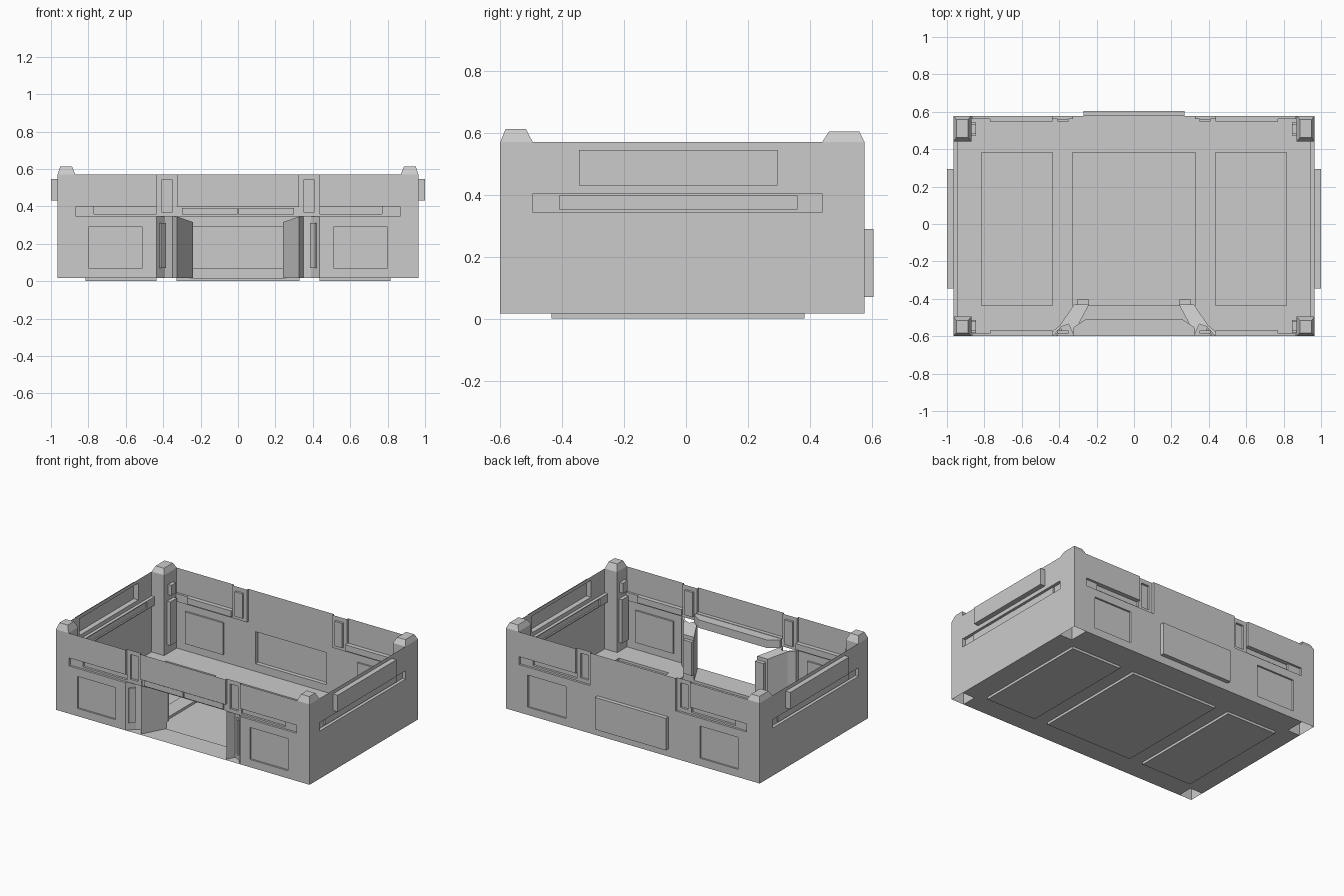
import bpy, bmesh

if "Cube" in bpy.data.objects:
    bpy.data.objects.remove(bpy.data.objects["Cube"])

Z0, Z1 = 0.017, 0.57          # floor level, wall top
XW, YF, YB = 0.965, -0.60, 0.577


def finish(name, bm):
    bmesh.ops.remove_doubles(bm, verts=bm.verts[:], dist=1e-5)
    bmesh.ops.recalc_face_normals(bm, faces=bm.faces[:])
    me = bpy.data.meshes.new(name)
    bm.to_mesh(me)
    bm.free()
    ob = bpy.data.objects.new(name, me)
    bpy.context.collection.objects.link(ob)
    return ob


def sheet(name, bounds, regions, place):
    """Thin pressed sheet: each region (u0,u1,v0,v1,depth) is stepped in or out; None is a hole."""
    u0, u1, v0, v1 = bounds
    us = sorted({u0, u1, *[u for r in regions for u in r[:2]]})
    vs = sorted({v0, v1, *[v for r in regions for v in r[2:4]]})

    def depth(i, j):
        if not (0 <= i < len(us) - 1 and 0 <= j < len(vs) - 1):
            return None
        u, v, d = (us[i] + us[i + 1]) / 2, (vs[j] + vs[j + 1]) / 2, 0.0
        for r in regions:
            if r[0] < u < r[1] and r[2] < v < r[3]:
                d = r[4]
        return d

    bm = bmesh.new()

    def quad(*pts):
        bm.faces.new([bm.verts.new(place(*p)) for p in pts])

    for i in range(len(us) - 1):
        for j in range(len(vs) - 1):
            d = depth(i, j)
            if d is None:
                continue
            a, b, c, e = us[i], us[i + 1], vs[j], vs[j + 1]
            quad((a, c, d), (b, c, d), (b, e, d), (a, e, d))
            r, t = depth(i + 1, j), depth(i, j + 1)
            if r is not None and r != d:
                quad((b, c, d), (b, e, d), (b, e, r), (b, c, r))
            if t is not None and t != d:
                quad((a, e, d), (b, e, d), (b, e, t), (a, e, t))
    return finish(name, bm)


def prism(name, poly, bottom, tops):
    """Vertical prism over a plan outline, with a top height for each corner."""
    bm = bmesh.new()
    lo = [bm.verts.new((x, y, bottom)) for x, y in poly]
    hi = [bm.verts.new((x, y, t)) for (x, y), t in zip(poly, tops)]
    n = len(poly)
    bm.faces.new(lo[::-1])
    bm.faces.new(hi)
    for i in range(n):
        k = (i + 1) % n
        bm.faces.new((lo[i], lo[k], hi[k], hi[i]))
    return finish(name, bm)


def box(name, x0, x1, y0, y1, z0, z1):
    return prism(name, [(x0, y0), (x1, y0), (x1, y1), (x0, y1)], z0, [z1] * 4)


def mirrored(rects):
    return rects + [(-b, -a, c, d, e) for a, b, c, d, e in rects]


# Recesses shared by the front and back walls
long_recesses = mirrored([
    (0.51, 0.80, 0.07, 0.29, 0.012),
    (0.43, 0.865, 0.345, 0.40, 0.015),
    (0.43, 0.77, 0.358, 0.40, 0.03),
    (0.325, 0.435, 0.345, Z1, 0.015),
    (0.35, 0.41, 0.37, 0.54, 0.03),
])

# Front wall with doorway
sheet("front_wall", (-XW, XW, Z0, Z1),
      long_recesses + [(-0.435, 0.435, Z0, 0.345, None), (-0.325, 0.325, 0.345, 0.40, None)],
      lambda u, v, d: (u, YF + d, v))

# Back wall with raised centre panel
sheet("back_wall", (-XW, XW, Z0, Z1),
      long_recesses + [(-0.27, 0.27, 0.07, 0.29, -0.028)],
      lambda u, v, d: (u, YB - d, v))

# Side walls with slot and raised panel
for s, side in ((1, "right"), (-1, "left")):
    sheet(side + "_wall", (YF, YB, Z0, Z1),
          [(-0.495, 0.44, 0.345, 0.403, 0.022), (-0.41, 0.36, 0.353, 0.398, 0.012),
           (-0.345, 0.295, 0.43, 0.545, -0.035)],
          lambda u, v, d, s=s: (s * (XW - d), u, v))

# Floor with lowered plates and open post corners
corners = mirrored([(0.87, XW, YF, -0.495, None), (0.87, XW, 0.44, YB, None)])
sheet("floor", (-XW, XW, YF, YB),
      mirrored([(0.435, 0.815, -0.435, 0.383, Z0)]) + [(-0.33, 0.33, -0.435, 0.383, Z0)] + corners,
      lambda u, v, d: (u, v, Z0 - d))

# Corner posts with tapered caps and inner blocks
for s, side in ((1, "right"), (-1, "left")):
    for yo, yi, top, end in ((YF, -0.495, 0.613, "front"), (YB, 0.44, 0.605, "back")):
        bm = bmesh.new()
        t = 1 if yi > yo else -1
        plan = [(XW, yo), (0.87, yo), (0.87, yi), (XW, yi)]
        cap = [(XW - 0.015, yo + t * 0.018), (0.887, yo + t * 0.018),
               (0.887, yi - t * 0.022), (XW - 0.015, yi - t * 0.022)]
        rings = [[bm.verts.new((s * x, y, z)) for x, y in p]
                 for p, z in ((plan, Z0), (plan, Z1), (cap, top))]
        for i in range(4):
            k = (i + 1) % 4
            if i in (1, 2):
                bm.faces.new((rings[0][i], rings[0][k], rings[1][k], rings[1][i]))
            bm.faces.new((rings[1][i], rings[1][k], rings[2][k], rings[2][i]))
        bm.faces.new(rings[2])
        finish(f"{end}_{side}_post", bm)
        yc = (yo + yi) / 2
        for z0, z1, w, n in ((0.08, 0.38, 0.035, "lower"), (0.42, 0.49, 0.025, "upper")):
            xa, xb = sorted((s * 0.845, s * 0.87))
            box(f"{end}_{side}_post_{n}_block", xa, xb, yc - w, yc + w, z0, z1)

    # Door jamb: recessed reveal, splayed inner face and rear block
    outline = [(0.435, YF), (0.39, -0.55), (0.35, -0.535), (0.325, -0.59),
               (0.24, -0.43), (0.32, -0.43), (0.395, -0.54), (0.435, -0.575)]
    prism(side + "_door_jamb", [(s * x, y) for x, y in outline], Z0,
          [0.345, 0.345, 0.345, 0.345, 0.315, 0.315, 0.345, 0.345])
    xa, xb = sorted((s * 0.24, s * 0.305))
    box(side + "_jamb_block", xa, xb, -0.43, -0.405, 0.06, 0.29)
    prism(side + "_reveal_panel", [(s * x, y) for x, y in
          ((0.42, -0.59), (0.39, -0.557), (0.385, -0.565), (0.412, -0.597))], 0.07, [0.31] * 4)

    # Lintel half with a raised front bar
    prism(side + "_lintel", [(s * x, y) for x, y in
          ((0, -0.58), (0.325, -0.58), (0.325, -0.555), (0.26, -0.51), (0, -0.51))], 0.345, [0.40] * 5)
    xa, xb = sorted((s * 0.004, s * 0.30))
    box(side + "_lintel_bar", xa, xb, -0.592, -0.58, 0.355, 0.392)
# Soffit closing the gap between the wall and the lintel
box("lintel_top", -0.325, 0.325, YF, -0.575, 0.397, 0.403)
